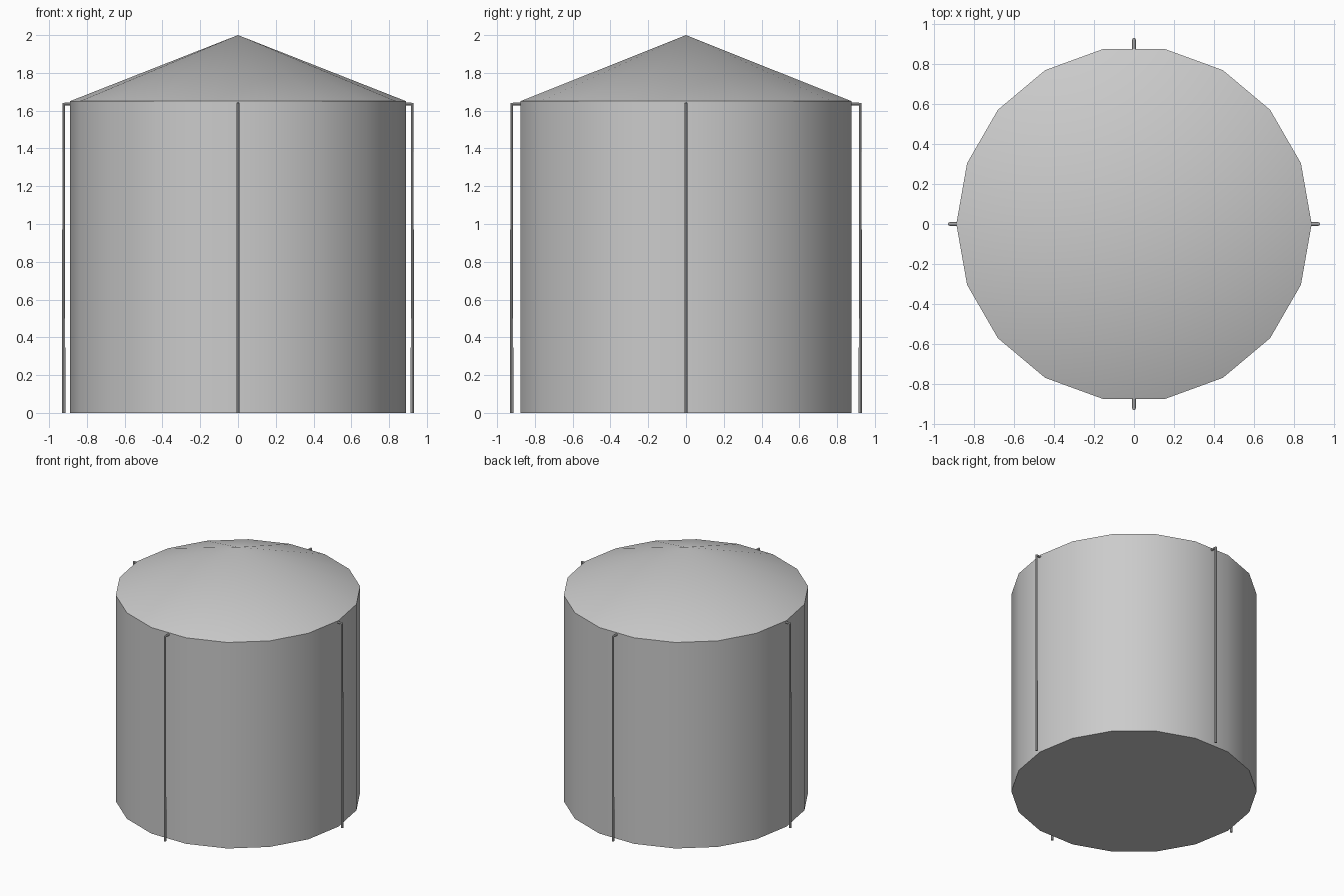
import bpy
import math

if "Cube" in bpy.data.objects:
    bpy.data.objects.remove(bpy.data.objects["Cube"])

SIDES = 18
RADIUS = 0.89
EAVE = 1.65
APEX = 2.0
PIPE_R = 0.009
PIPE_OUT = 0.923


def smooth(obj):
    bpy.ops.object.select_all(action='DESELECT')
    obj.select_set(True)
    bpy.context.view_layer.objects.active = obj
    bpy.ops.object.shade_smooth_by_angle(angle=math.radians(30))


def ring(z):
    return [(RADIUS * math.cos(2 * math.pi * i / SIDES),
             RADIUS * math.sin(2 * math.pi * i / SIDES), z) for i in range(SIDES)]


def add_mesh(name, verts, faces):
    mesh = bpy.data.meshes.new(name)
    mesh.from_pydata(verts, [], faces)
    obj = bpy.data.objects.new(name, mesh)
    bpy.context.collection.objects.link(obj)
    smooth(obj)
    return obj


def add_pipe(name, angle, wall):
    # Short stub out of the wall under the eave, then straight down to the ground
    curve = bpy.data.curves.new(name, 'CURVE')
    curve.dimensions = '3D'
    curve.bevel_depth = PIPE_R
    curve.bevel_resolution = 2
    curve.use_fill_caps = True
    path = curve.splines.new('POLY')
    path.points.add(2)
    z = EAVE - 0.015
    for p, (r, h) in zip(path.points, [(wall - 0.01, z), (PIPE_OUT, z), (PIPE_OUT, 0)]):
        p.co = (r * math.cos(angle), r * math.sin(angle), h, 1)
    obj = bpy.data.objects.new(name, curve)
    bpy.context.collection.objects.link(obj)
    bpy.ops.object.select_all(action='DESELECT')
    obj.select_set(True)
    bpy.context.view_layer.objects.active = obj
    bpy.ops.object.convert(target='MESH')
    smooth(bpy.context.view_layer.objects.active)


side_pairs = [(i, (i + 1) % SIDES) for i in range(SIDES)]

# Tank wall with closed floor
add_mesh("tank_wall", ring(0) + ring(EAVE),
         [(a, b, b + SIDES, a + SIDES) for a, b in side_pairs]
         + [tuple(reversed(range(SIDES)))])

# Conical roof
add_mesh("roof", ring(EAVE) + [(0, 0, APEX)],
         [(a, b, SIDES) for a, b in side_pairs])

# Four downpipes
apothem = RADIUS * math.cos(math.pi / SIDES)
for i, (side, wall) in enumerate([("right", RADIUS), ("back", apothem),
                                  ("left", RADIUS), ("front", apothem)]):
    add_pipe("downpipe_" + side, i * math.pi / 2, wall)
